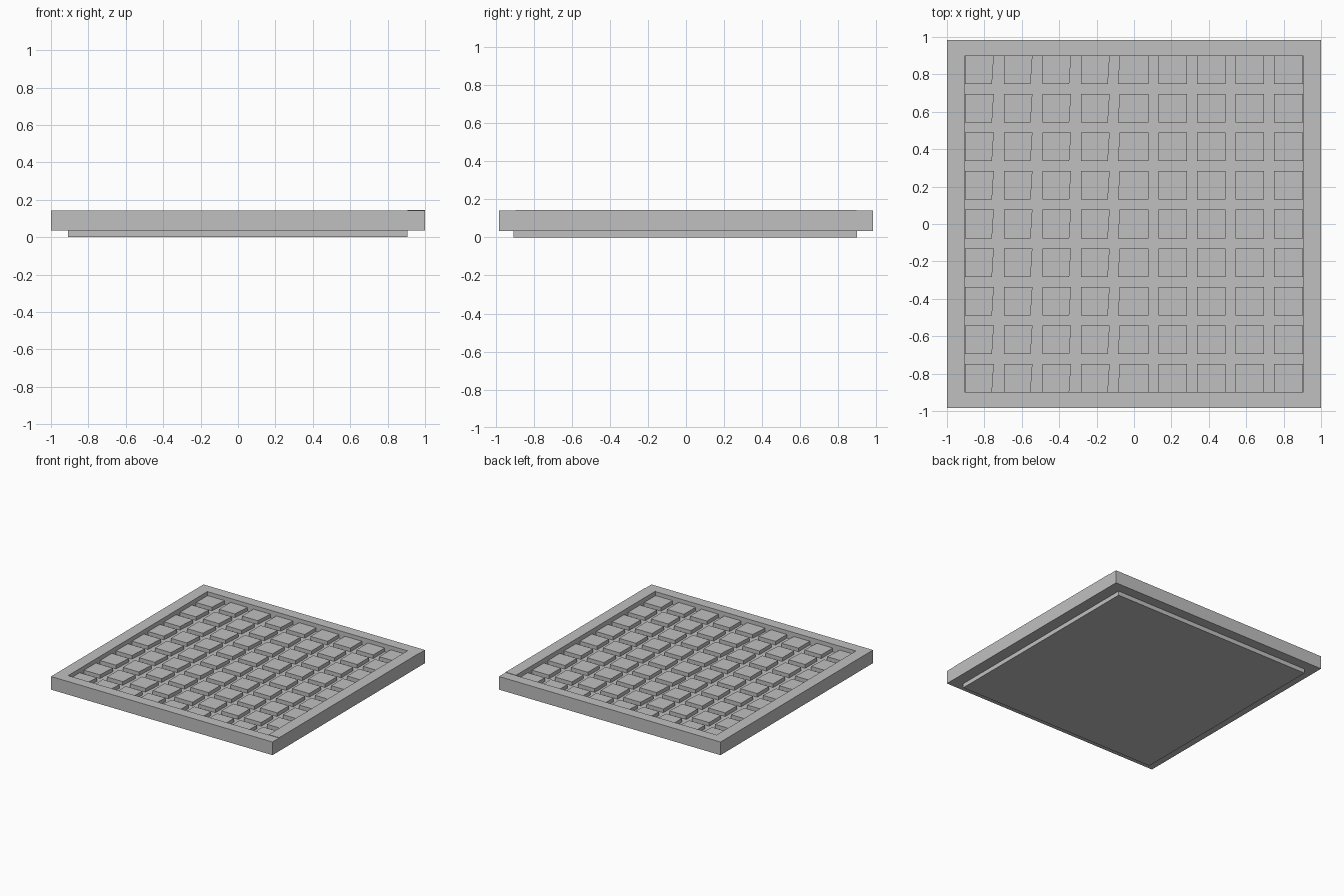
import bpy
import bmesh

cube = bpy.data.objects.get("Cube")
if cube:
    bpy.data.objects.remove(cube, do_unlink=True)

grey = bpy.data.materials.new("plain grey")
grey.use_nodes = True
colour = (0.53, 0.53, 0.53, 1)
grey.diffuse_color = colour
grey.node_tree.nodes["Principled BSDF"].inputs["Base Color"].default_value = colour


def add_prism(bm, outline, z0, z1):
    """Extrude a flat outline from z0 up to z1."""
    face = bm.faces.new([bm.verts.new((x, y, z0)) for x, y in outline])
    top = bmesh.ops.extrude_face_region(bm, geom=[face])["geom"]
    moved = [v for v in top if isinstance(v, bmesh.types.BMVert)]
    bmesh.ops.translate(bm, verts=moved, vec=(0, 0, z1 - z0))


def finish(bm, name):
    bmesh.ops.recalc_face_normals(bm, faces=bm.faces)
    mesh = bpy.data.meshes.new(name)
    bm.to_mesh(mesh)
    bm.free()
    mesh.materials.append(grey)
    obj = bpy.data.objects.new(name, mesh)
    bpy.context.collection.objects.link(obj)
    return obj


def box(name, x0, x1, y0, y1, z0, z1):
    bm = bmesh.new()
    add_prism(bm, [(x0, y0), (x1, y0), (x1, y1), (x0, y1)], z0, z1)
    return finish(bm, name)


OUT_X, OUT_Y = 1.0, 0.983
IN_X, IN_Y = 0.905, 0.897
RIM, TOP, FLOOR, TILE = 0.035, 0.142, 0.08, 0.11

# Base tray, stepping down below the rim
box("base_tray", -0.91, IN_X, -0.907, 0.9, 0, FLOOR)

# Four rails of the raised border
box("front_rail", -OUT_X, OUT_X, -OUT_Y, -IN_Y, RIM, TOP)
box("back_rail", -OUT_X, OUT_X, IN_Y, OUT_Y, RIM, TOP)
box("right_rail", -OUT_X, -IN_X, -IN_Y, IN_Y, RIM, TOP)
box("left_rail", IN_X, OUT_X, -IN_Y, IN_Y, RIM, TOP + 0.003)

# Nine by nine raised tiles, a few with slightly slanted sides
COUNT, PITCH, HALF, SLANT = 9, 0.2065, 0.0765, 0.01
bm = bmesh.new()
for col in range(COUNT):
    for row in range(COUNT):
        x, y = (col - 4) * PITCH, (row - 4) * PITCH
        right = SLANT if col < 4 else 0
        left = SLANT if col == 4 else 0
        y0, y1 = max(y - HALF, -IN_Y), min(y + HALF, IN_Y)
        x0, x1 = max(x - HALF, -IN_X), min(x + HALF, IN_X)
        add_prism(bm, [(x0 - left, y0), (x1 - right, y0), (x1, y1), (x0, y1)],
                  FLOOR - 0.005, TILE)
finish(bm, "raised_tiles")
